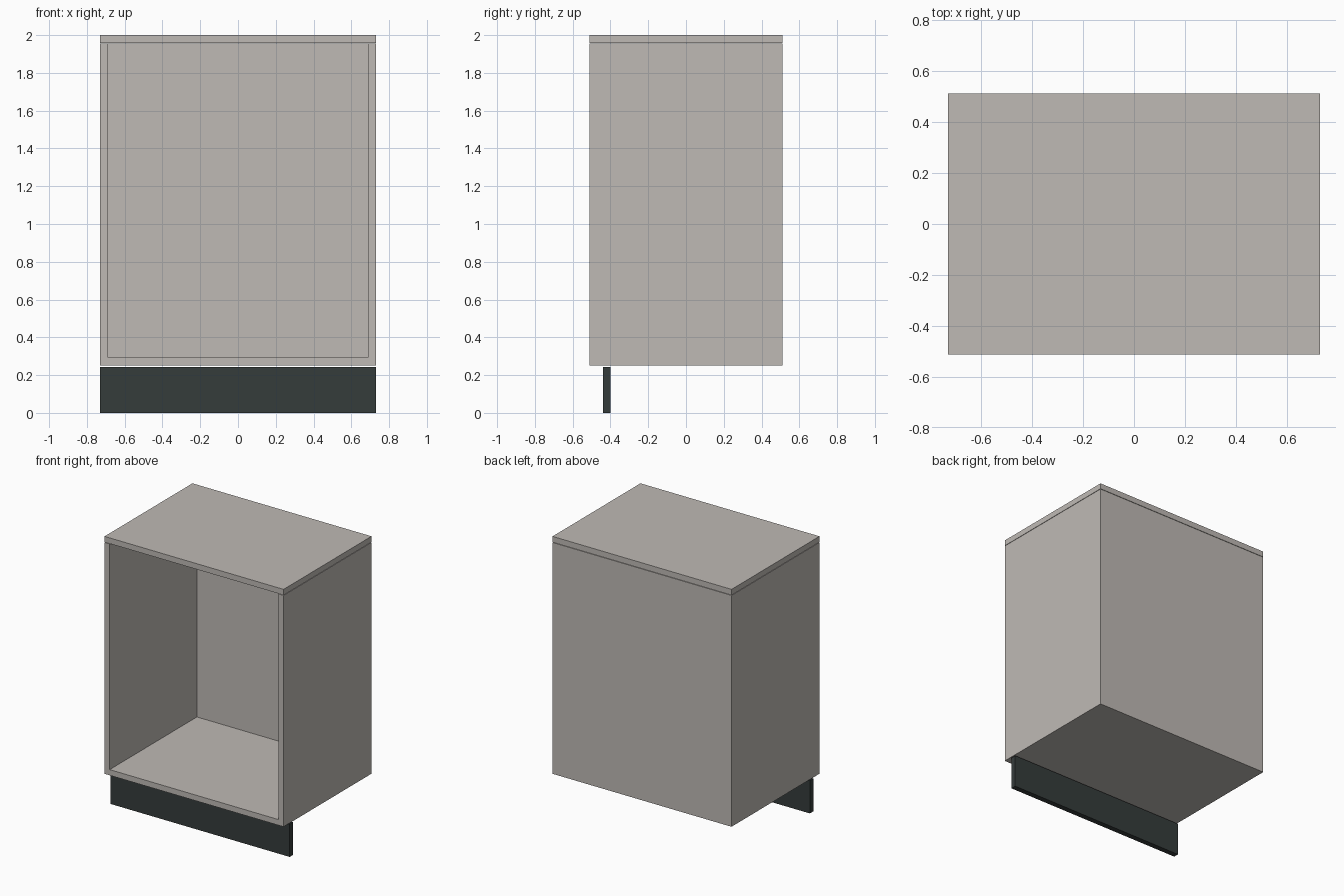
import bpy

old = bpy.data.objects.get("Cube")
if old:
    bpy.data.objects.remove(old, do_unlink=True)


def make_material(name, color):
    mat = bpy.data.materials.new(name)
    mat.use_nodes = True
    mat.diffuse_color = color
    mat.node_tree.nodes["Principled BSDF"].inputs["Base Color"].default_value = color
    return mat


def board(name, low, high, mat):
    """Rectangular panel spanning two opposite corners."""
    centre = [(a + b) / 2 for a, b in zip(low, high)]
    bpy.ops.mesh.primitive_cube_add(size=1, location=centre)
    obj = bpy.context.object
    obj.name = name
    obj.scale = [b - a for a, b in zip(low, high)]
    bpy.ops.object.transform_apply(location=False, rotation=False, scale=True)
    obj.data.materials.append(mat)
    return obj


grey = make_material("warm_grey", (0.52, 0.49, 0.46, 1))
dark = make_material("dark_slate", (0.036, 0.045, 0.044, 1))

W, D = 0.73, 0.512          # half width and half depth
BASE, TOP = 0.25, 2.0       # carcass bottom and top
T = 0.042                   # board thickness
SEAM = 0.003                # hairline joint under the top
BACK = 0.008                # back panel thickness

inner = W - T
under_top = TOP - T

# Carcass boards
board("top_panel", (-W, -D, under_top), (W, D, TOP), grey)
for side, x in (("right", -W), ("left", inner)):
    board(side + "_side_panel", (x, -D, BASE), (x + T, D, under_top - SEAM), grey)
board("bottom_panel", (-inner, -D, BASE), (inner, D, BASE + T), grey)

# Thin back panel fitted between the sides
board("back_panel", (-inner, D - BACK, BASE + T),
      (inner, D, under_top - SEAM), grey)

# Recessed toe kick
board("toe_kick", (-W, -0.44, 0), (W, -0.40, 0.242), dark)
